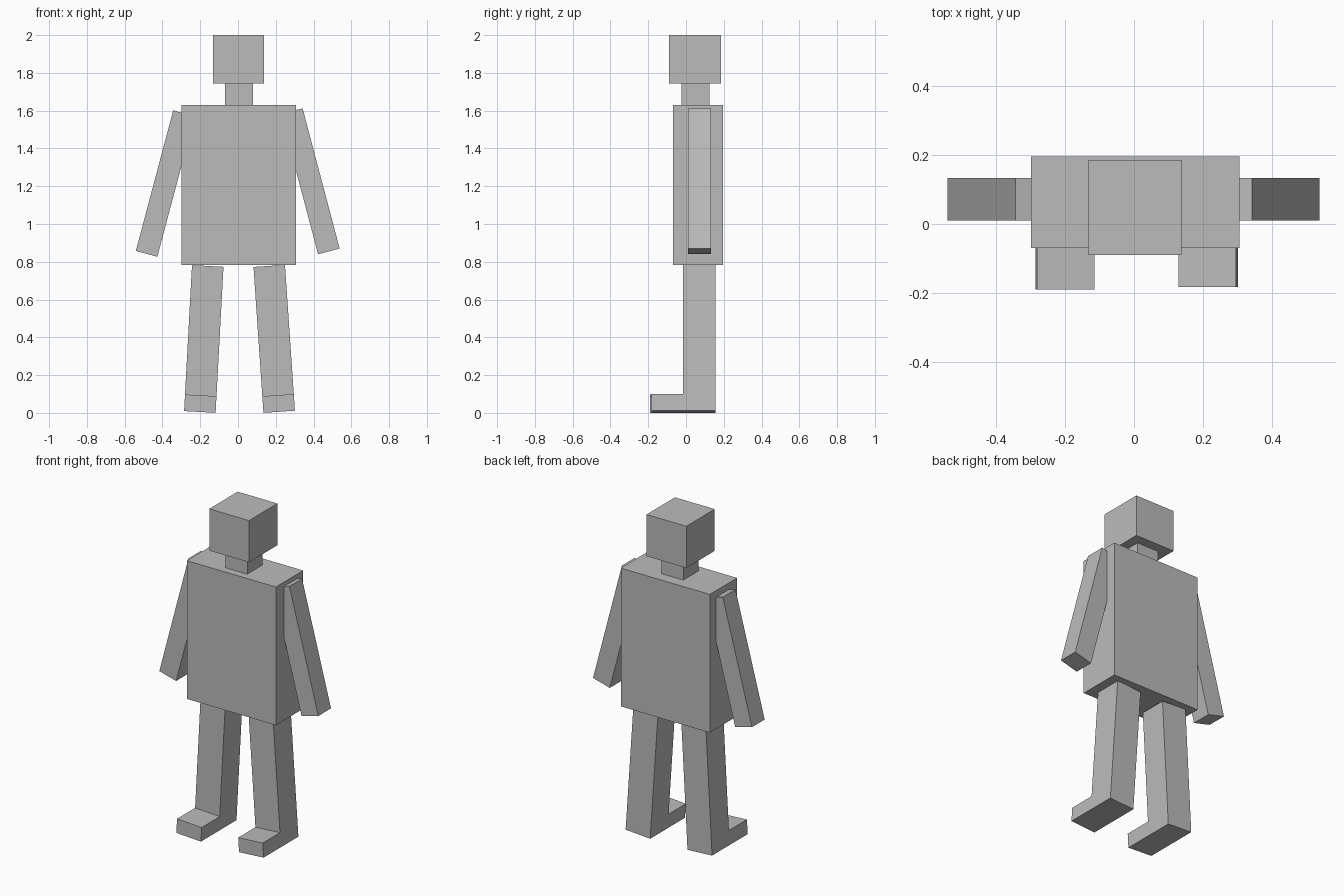
import bpy
import bmesh
import math

if "Cube" in bpy.data.objects:
    bpy.data.objects.remove(bpy.data.objects["Cube"], do_unlink=True)

GREY = (0.5, 0.5, 0.5, 1.0)
grey = bpy.data.materials.new("plain grey")
grey.use_nodes = True
grey.diffuse_color = GREY
grey.node_tree.nodes["Principled BSDF"].inputs["Base Color"].default_value = GREY


def extrude_profile(name, profile, width, location, tilt=0.0):
    """Extrude a (y, z) outline across x, then tilt it about y from its base."""
    bm = bmesh.new()
    face = bm.faces.new([bm.verts.new((-width / 2, y, z)) for y, z in profile])
    result = bmesh.ops.extrude_face_region(bm, geom=[face])
    moved = [v for v in result["geom"] if isinstance(v, bmesh.types.BMVert)]
    bmesh.ops.translate(bm, verts=moved, vec=(width, 0, 0))
    bmesh.ops.recalc_face_normals(bm, faces=bm.faces)
    mesh = bpy.data.meshes.new(name)
    bm.to_mesh(mesh)
    bm.free()
    mesh.materials.append(grey)
    obj = bpy.data.objects.new(name, mesh)
    obj.location = location
    obj.rotation_euler.y = math.radians(tilt)
    bpy.context.collection.objects.link(obj)
    return obj


def box(name, width, y0, y1, height, x, z, tilt=0.0):
    outline = [(y0, 0), (y1, 0), (y1, height), (y0, height)]
    return extrude_profile(name, outline, width, (x, 0, z), tilt)


def leg(name, x, z, toe, tilt):
    # Leg and foot share one L-shaped outline
    front, back, ankle, hip = -0.015, 0.155, 0.088, 0.774
    outline = [(toe, 0), (back, 0), (back, hip), (front, hip),
               (front, ankle), (toe, ankle)]
    return extrude_profile(name, outline, 0.167, (x, 0, z), tilt)


# Body
box("torso", 0.604, -0.07, 0.195, 0.848, 0.004, 0.782)
box("neck", 0.148, -0.023, 0.125, 0.114, 0.005, 1.63)
box("head", 0.27, -0.09, 0.185, 0.256, 0.003, 1.744)

# Arms, hanging outwards from the shoulders
box("right_arm", 0.118, 0.01, 0.133, 0.77, -0.484, 0.842, 14.9)
box("left_arm", 0.118, 0.01, 0.133, 0.768, 0.481, 0.855, -14.8)

# Legs, slightly spread
leg("right_leg", -0.202, 0.005, -0.19, 3.1)
leg("left_leg", 0.218, 0.006, -0.182, -3.9)
